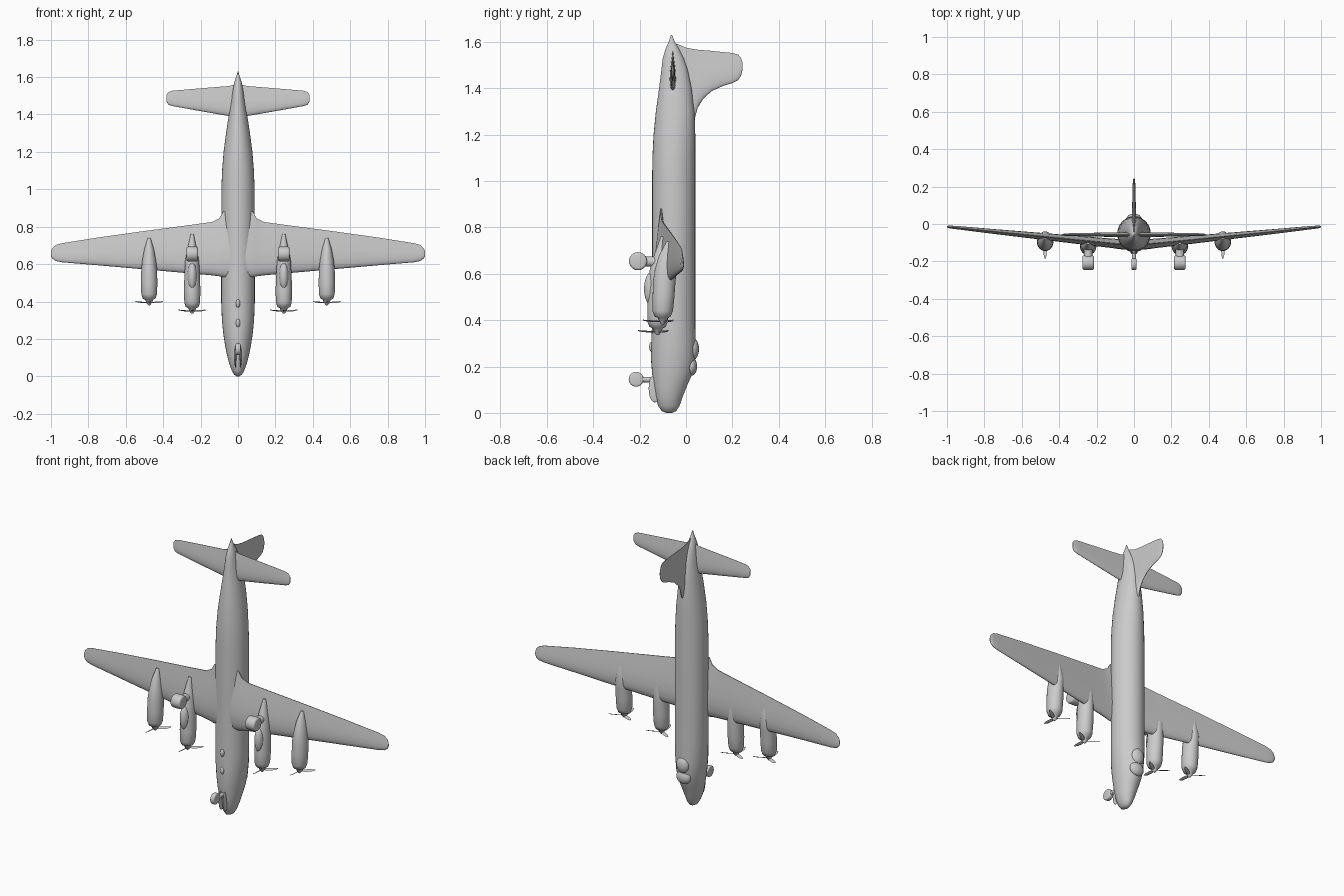
import bpy, bmesh, math
from mathutils import Vector, Matrix

grey = bpy.data.materials.new("light grey")
grey.diffuse_color = (0.6, 0.6, 0.6, 1)


def finish(name, bm, angle=50):
    bmesh.ops.recalc_face_normals(bm, faces=bm.faces)
    me = bpy.data.meshes.new(name)
    bm.to_mesh(me)
    bm.free()
    me.materials.append(grey)
    ob = bpy.data.objects.new(name, me)
    bpy.context.collection.objects.link(ob)
    bpy.ops.object.select_all(action='DESELECT')
    bpy.context.view_layer.objects.active = ob
    ob.select_set(True)
    bpy.ops.object.shade_smooth_by_angle(angle=math.radians(angle))
    return ob


def loft(name, rings, angle=50):
    """Skin a list of equal-length point rings and cap both ends."""
    bm = bmesh.new()
    vr = [[bm.verts.new(p) for p in r] for r in rings]
    n = len(vr[0])
    for a, b in zip(vr, vr[1:]):
        for i in range(n):
            j = (i + 1) % n
            bm.faces.new((a[i], a[j], b[j], b[i]))
    bm.faces.new(vr[0])
    bm.faces.new(vr[-1])
    return finish(name, bm, angle)


def body(name, cx, sections, n=32):
    """Oval sections along z: (z, half width, y low, y high)."""
    rings = []
    for z, rx, y0, y1 in sections:
        rings.append([(cx + rx * math.cos(t), (y0 + y1) / 2 + (y1 - y0) / 2 * math.sin(t), z)
                      for t in (2 * math.pi * i / n for i in range(n))])
    return loft(name, rings)


FOIL = [(0, 0.05), (0.015, 0.35), (0.06, 0.68), (0.15, 0.92), (0.3, 1), (0.5, 0.85), (0.75, 0.48), (1, 0.08)]


def foil(lead, trail, thick):
    up = [(lead + (trail - lead) * c, thick / 2 * t) for c, t in FOIL]
    return up + [(z, -t) for z, t in reversed(up)]


def wing(name, half):
    """Mirrored wing from sections (x, leading z, trailing z, y, thickness)."""
    full = [(-s[0],) + s[1:] for s in reversed(half)] + half
    return loft(name, [[(x, y + t, z) for z, t in foil(a, b, th)] for x, a, b, y, th in full])


def blob(name, loc, size):
    bm = bmesh.new()
    bmesh.ops.create_uvsphere(bm, u_segments=20, v_segments=12, radius=1,
                              matrix=Matrix.Translation(loc) @ Matrix.Diagonal((*size, 1)))
    return finish(name, bm)


def rod(name, a, b, r):
    a, b = Vector(a), Vector(b)
    d = b - a
    m = Matrix.Translation((a + b) / 2) @ d.to_track_quat('Z', 'Y').to_matrix().to_4x4()
    bm = bmesh.new()
    bmesh.ops.create_cone(bm, cap_ends=True, segments=16, radius1=r, radius2=r, depth=d.length, matrix=m)
    return finish(name, bm)


def wheel(name, loc, r, width):
    bm = bmesh.new()
    m = Matrix.Translation(loc) @ Matrix.Rotation(math.pi / 2, 4, 'Y')
    bmesh.ops.create_cone(bm, cap_ends=True, segments=24, radius1=r, radius2=r, depth=width, matrix=m)
    rims = [e for e in bm.edges if any(len(f.verts) > 4 for f in e.link_faces)]
    bmesh.ops.bevel(bm, geom=rims, offset=min(width * 0.25, 0.01), segments=3, profile=0.5, affect='EDGES')
    return finish(name, bm)


# Fuselage, nose down
body("fuselage", 0, [
    (0.0, 0.006, -0.085, -0.06), (0.008, 0.02, -0.105, -0.042), (0.03, 0.033, -0.12, -0.028),
    (0.07, 0.048, -0.132, -0.014), (0.12, 0.06, -0.14, 0.006), (0.17, 0.07, -0.146, 0.028),
    (0.23, 0.079, -0.151, 0.04), (0.3, 0.086, -0.15, 0.042), (0.4, 0.09, -0.146, 0.04),
    (0.7, 0.09, -0.146, 0.04), (1.0, 0.089, -0.146, 0.04), (1.1, 0.085, -0.145, 0.04),
    (1.2, 0.077, -0.14, 0.04), (1.3, 0.064, -0.13, 0.037), (1.4, 0.049, -0.116, 0.026),
    (1.48, 0.036, -0.106, 0.008), (1.53, 0.028, -0.1, -0.01), (1.57, 0.02, -0.088, -0.03),
    (1.6, 0.01, -0.075, -0.048), (1.63, 0.002, -0.065, -0.06)])

# Cockpit canopy humps and belly bumps
blob("cockpit_canopy", (0, 0.026, 0.275), (0.04, 0.03, 0.05))
blob("windscreen", (0, 0.022, 0.2), (0.045, 0.026, 0.04))
for z in (0.285, 0.39):
    blob("belly_bump", (0, -0.147, z), (0.012, 0.012, 0.022))

# Main wing with root fillet and rounded tips
wing("main_wing", [
    (0.0, 0.53, 0.9, -0.108, 0.06), (0.08, 0.53, 0.88, -0.107, 0.055), (0.1, 0.535, 0.845, -0.105, 0.052),
    (0.14, 0.54, 0.825, -0.101, 0.05), (0.25, 0.55, 0.81, -0.09, 0.046), (0.5, 0.572, 0.777, -0.065, 0.036),
    (0.75, 0.594, 0.742, -0.04, 0.026), (0.94, 0.61, 0.712, -0.02, 0.018), (0.975, 0.617, 0.702, -0.017, 0.016),
    (0.993, 0.63, 0.685, -0.015, 0.012), (1.0, 0.645, 0.668, -0.015, 0.006)])

# Tailplane
wing("tailplane", [
    (0.0, 1.385, 1.565, -0.057, 0.03), (0.05, 1.392, 1.552, -0.057, 0.026), (0.2, 1.418, 1.54, -0.057, 0.021),
    (0.35, 1.445, 1.527, -0.057, 0.015), (0.372, 1.452, 1.52, -0.057, 0.012), (0.383, 1.47, 1.505, -0.057, 0.006)])

# Tail fin: sections along y (y, leading z, trailing z, thickness)
loft("tail_fin", [[(t, y, z) for z, t in foil(a, b, th)] for y, a, b, th in [
    (-0.06, 1.2, 1.6, 0.03), (0.0, 1.22, 1.575, 0.028), (0.036, 1.26, 1.568, 0.025),
    (0.05, 1.315, 1.566, 0.023), (0.075, 1.355, 1.564, 0.021), (0.11, 1.387, 1.561, 0.019),
    (0.16, 1.41, 1.556, 0.017), (0.2, 1.422, 1.552, 0.015), (0.225, 1.435, 1.545, 0.013),
    (0.238, 1.455, 1.53, 0.01), (0.244, 1.48, 1.51, 0.005)]])

for s in (-1, 1):
    # Engines: (x, centre y, front z, rear z)
    for label, x, y, z0, z1 in (("inner", 0.245, -0.122, 0.335, 0.76), ("outer", 0.475, -0.1, 0.38, 0.74)):
        cx = s * x
        ws = -0.105 + (x - 0.1) / 9  # wing height here
        body(label + "_nacelle", cx, [
            (z0, 0.004, y - 0.004, y + 0.004), (z0 + 0.012, 0.014, y - 0.014, y + 0.014),
            (z0 + 0.03, 0.022, y - 0.022, y + 0.022), (z0 + 0.036, 0.034, y - 0.036, y + 0.034),
            (z0 + 0.06, 0.042, y - 0.045, y + 0.044), (z0 + 0.12, 0.044, y - 0.044, y + 0.05),
            (z0 + 0.19, 0.042, y - 0.042, y + 0.055), (0.62, 0.037, y - 0.034, ws + 0.024),
            (0.68, 0.026, y - 0.016, ws + 0.014), (z1, 0.008, ws - 0.02, ws)], 24)
        # Three swept thin blades
        for deg in (-90, 32, 148):
            c, q = math.cos(math.radians(deg)), math.sin(math.radians(deg))
            rings = []
            for r, w, lift in ((0.008, 0.006, 0), (0.035, 0.009, 0.001), (0.065, 0.008, 0.003), (0.085, 0.003, 0.006)):
                rings.append([(cx + r * c - u * q, y + r * q + u * c, z0 + 0.014 + lift + v + u * 0.4)
                              for u, v in ((-w, 0), (0, -0.002), (w, 0), (0, 0.002))])
            loft(label + "_propeller_blade", rings, 30)

    # Main landing gear
    gx = s * 0.245
    blob("main_gear_fairing", (gx, -0.145, 0.535), (0.026, 0.036, 0.075))
    rod("main_gear_leg", (gx, -0.1, 0.65), (gx, -0.205, 0.655), 0.022)
    wheel("main_wheel", (gx, -0.207, 0.654), 0.039, 0.062)

# Nose gear
rod("nose_gear_leg", (0, -0.1, 0.14), (0, -0.21, 0.145), 0.012)
wheel("nose_wheel", (0, -0.215, 0.145), 0.032, 0.026)
for s in (-1, 1):
    blob("nose_gear_door", (s * 0.014, -0.135, 0.105), (0.005, 0.026, 0.06))
